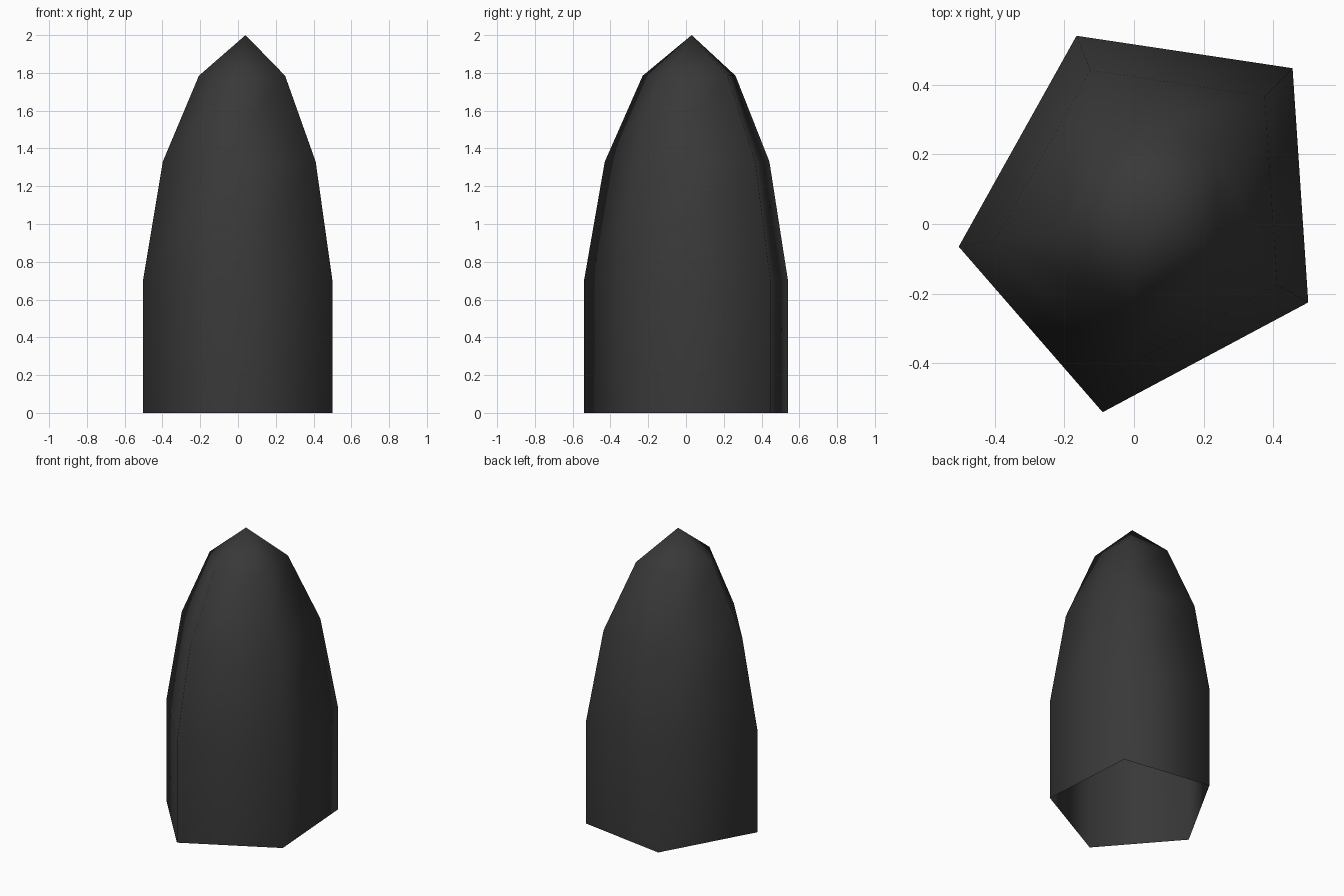
import bpy
import bmesh
from mathutils import Vector

cube = bpy.data.objects.get("Cube")
if cube:
    bpy.data.objects.remove(cube, do_unlink=True)

# Dark grey for the whole shell
grey = bpy.data.materials.new("dark_grey")
grey.use_nodes = True
colour = (0.04, 0.04, 0.04, 1.0)
grey.diffuse_color = colour
grey.node_tree.nodes["Principled BSDF"].inputs["Base Color"].default_value = colour

# Slightly uneven five-sided outline, counter-clockwise, and its axis
outline = [Vector(p) for p in ((-0.165, 0.54), (-0.503, -0.065), (-0.09, -0.54),
                               (0.5, -0.225), (0.455, 0.447))]
axis = Vector((0.04, 0.03))
# Height and scale of each ring, from the open base to the shoulder
rings = ((0.0, 1.0), (0.7, 1.0), (1.33, 0.807), (1.785, 0.455))
tip_height = 2.0

# Pointed shell, open at the bottom
bm = bmesh.new()
loops = []
for z, scale in rings:
    loops.append([bm.verts.new((*(axis + (p - axis) * scale), z)) for p in outline])
tip = bm.verts.new((*axis, tip_height))
count = len(outline)
for low, high in zip(loops, loops[1:]):
    for i in range(count):
        j = (i + 1) % count
        bm.faces.new((low[i], low[j], high[j], high[i]))
for i in range(count):
    bm.faces.new((loops[-1][i], loops[-1][(i + 1) % count], tip))
for face in bm.faces:
    face.smooth = True

mesh = bpy.data.meshes.new("pointed_shell")
bm.to_mesh(mesh)
bm.free()
mesh.materials.append(grey)
shell = bpy.data.objects.new("pointed_shell", mesh)
bpy.context.collection.objects.link(shell)
